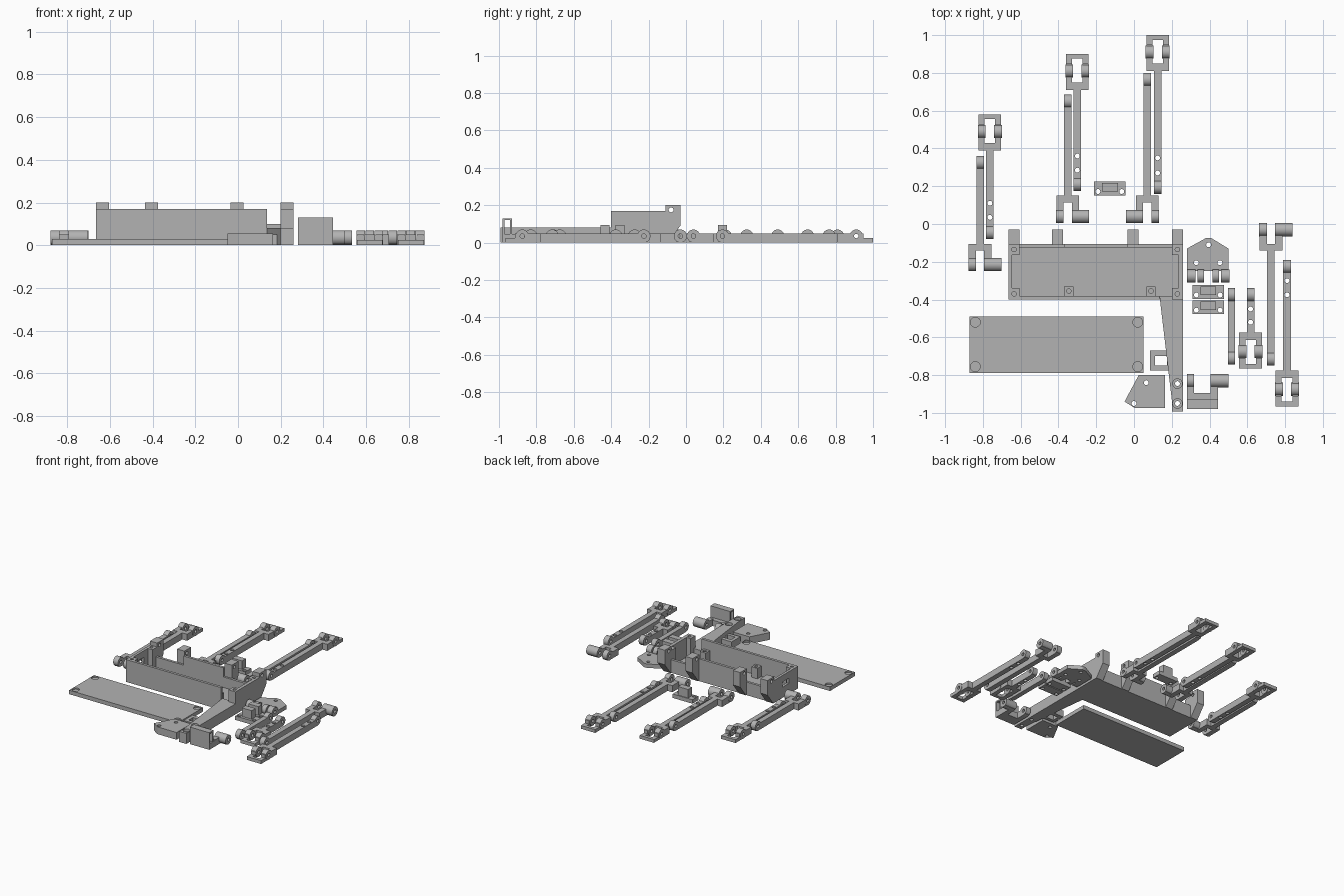
import bpy, bmesh, math
from mathutils import Vector

if "Cube" in bpy.data.objects:
    bpy.data.objects.remove(bpy.data.objects["Cube"])

grey = bpy.data.materials.new("plain_grey")
grey.use_nodes = True
grey.diffuse_color = (0.45, 0.45, 0.45, 1)
grey.node_tree.nodes["Principled BSDF"].inputs["Base Color"].default_value = grey.diffuse_color
RAD = 0.035  # hinge barrel radius


def prism(pts, a, b, axis="z"):
    """Outline extruded from a to b; x axis outlines are (y, z) pairs."""
    def at(p, t):
        return (p[0], p[1], t) if axis == "z" else (t, p[0], p[1])
    return [[at(p, a) for p in pts], [at(p, b) for p in pts]]


def box(x0, x1, y0, y1, z0, z1):
    return prism([(x0, y0), (x1, y0), (x1, y1), (x0, y1)], z0, z1)


def rod(u, v, r, a, b, axis="z", n=24):
    ring = [(u + r * math.cos(i * math.tau / n), v + r * math.sin(i * math.tau / n)) for i in range(n)]
    return prism(ring, a, b, axis)


def hole(x, y, r=0.013):
    return rod(x, y, r, -0.1, 0.4, n=16)


def barrel(x0, x1, y):
    """Hinge barrel lying along x, with a foot down to the ground."""
    return [rod(y, RAD, RAD, x0, x1, "x"), box(x0, x1, y - 0.02, y + 0.02, 0.004, RAD)]


def make_object(name, pieces):
    bm = bmesh.new()
    for low, high in pieces:
        lo = [bm.verts.new(p) for p in low]
        hi = [bm.verts.new(p) for p in high]
        n = len(lo)
        bm.faces.new(lo[::-1])
        bm.faces.new(hi)
        for i in range(n):
            bm.faces.new((lo[i], lo[(i + 1) % n], hi[(i + 1) % n], hi[i]))
    bmesh.ops.recalc_face_normals(bm, faces=bm.faces)
    mesh = bpy.data.meshes.new(name)
    bm.to_mesh(mesh)
    bm.free()
    mesh.materials.append(grey)
    obj = bpy.data.objects.new(name, mesh)
    bpy.context.scene.collection.objects.link(obj)
    return obj


def part(name, pieces, cuts=()):
    obj = make_object(name, pieces)
    if cuts:
        cutter = make_object(name + "_cutter", cuts)
        cutter.hide_render = True
        mod = obj.modifiers.new("cut", "BOOLEAN")
        mod.operation, mod.solver, mod.use_self = "DIFFERENCE", "EXACT", True
        mod.object = cutter
        deps = bpy.context.evaluated_depsgraph_get()
        obj.data = bpy.data.meshes.new_from_object(obj.evaluated_get(deps))
        obj.modifiers.clear()
        bpy.data.objects.remove(cutter)
    bpy.ops.object.select_all(action="DESELECT")
    obj.select_set(True)
    bpy.context.view_layer.objects.active = obj
    bpy.ops.object.shade_smooth_by_angle(angle=math.radians(30))
    return obj


# Tray with open notches in the back wall and a tapering arm
tray = [box(-0.665, 0.26, -0.40, -0.105, 0, 0.02),
        box(-0.665, 0.135, -0.40, -0.38, 0, 0.17),
        box(-0.665, -0.645, -0.40, -0.105, 0, 0.17),
        box(0.235, 0.26, -0.40, -0.105, 0, 0.17),
        box(-0.665, 0.26, -0.125, -0.105, 0, 0.10),
        box(-0.37, -0.035, -0.125, -0.105, 0, 0.17),
        prism([(0.135, -0.38), (0.26, -0.38), (0.26, -0.993), (0.2, -0.993), (0.2, -0.93)], 0, 0.08)]
cuts = [box(-0.7, -0.62, -0.29, -0.21, 0.08, 0.12)]
for x in (-0.635, 0.23):
    for y in (-0.37, -0.135):
        tray.append(box(x - 0.03, x + 0.03, y - 0.03, y + 0.03, 0, 0.17))
        cuts.append(rod(x, y, 0.012, 0.06, 0.3))
for x in (-0.345, 0.09):
    tray.append(box(x - 0.025, x + 0.025, -0.38, -0.33, 0, 0.1))
    cuts.append(rod(x, -0.355, 0.012, 0.05, 0.3))
for x in (-0.635, -0.405, -0.005, 0.23):
    lug = [(-0.11, 0), (-0.11, 0.2), (-0.03, 0.2), (-0.03, 0.09), (-0.10, 0)]
    tray.append(prism(lug, x - 0.03, x + 0.03, "x"))
cuts.append(rod(-0.08, 0.175, 0.013, -0.8, 0.4, "x", 16))
for y in (-0.845, -0.95):
    cuts += [hole(0.23, y), rod(0.23, y, 0.025, 0.06, 0.2)]
part("tray_with_arm", tray, cuts)

# Lid with four screw recesses
part("lid", [box(-0.87, 0.05, -0.79, -0.49, 0, 0.03)],
     [rod(x, y, 0.026, 0.02, 0.1) for x in (-0.84, 0.02) for y in (-0.755, -0.52)])

# Square loop beside the arm
part("square_loop", [box(0.085, 0.20, -0.775, -0.67, 0, 0.05)],
     [box(0.11, 0.175, -0.75, -0.70, -0.1, 0.2)])

# Angled side plate
part("angled_plate", [prism([(0.025, -0.8), (-0.05, -0.94), (0.005, -0.975), (0.165, -0.975), (0.165, -0.8)], 0, 0.055)],
     [hole(0.065, -0.84), hole(0.0, -0.95)])

# Six-sided hinge plate
hinge = [prism([(0.28, -0.25), (0.28, -0.13), (0.38, -0.075), (0.41, -0.075), (0.5, -0.13), (0.5, -0.25)], 0, 0.03)]
for x0, x1 in ((0.28, 0.325), (0.335, 0.37), (0.415, 0.45), (0.46, 0.505)):
    hinge += barrel(x0, x1, -0.275)
    hinge.append(box(x0, x1, -0.275, -0.24, 0, 0.03))
part("hinge_plate", hinge, [hole(0.395, -0.11), hole(0.33, -0.205), hole(0.455, -0.205),
                            rod(-0.275, RAD, 0.012, 0.2, 0.6, "x", 16)])


# Small two-screw brackets
def bracket(name, x, y, z):
    part(name, [box(x - 0.083, x + 0.083, y - 0.036, y + 0.036, 0, 0.03),
                box(x - 0.042, x + 0.042, y - 0.016, y + 0.03, 0, z)],
         [hole(x - 0.063, y - 0.016), hole(x + 0.063, y - 0.016)])


bracket("front_bracket", 0.393, -0.44, 0.095)
bracket("middle_bracket", 0.393, -0.36, 0.095)
bracket("back_bracket", -0.128, 0.188, 0.095)

# Hollow end fork
fork = [box(0.28, 0.445, -0.98, -0.97, 0, 0.13), box(0.28, 0.445, -0.94, -0.93, 0, 0.13),
        box(0.28, 0.445, -0.98, -0.93, 0.12, 0.13), box(0.28, 0.445, -0.98, -0.895, 0, 0.045)]
for x0, x1, x2 in ((0.28, 0.318, 0.318), (0.405, 0.445, 0.5)):
    fork.append(box(x0, x1, -0.91, -0.83, 0, 0.05))
    fork += barrel(x0, x2, -0.83)
part("end_fork", fork, [rod(-0.83, RAD, 0.012, 0.2, 0.6, "x", 16)])


# Lower leg: slotted frame with ears at one end, barrel at the other
def lower_leg(name, cx, y_frame, y_tip, holes):
    s = 1 if y_frame > y_tip else -1
    back, ear, tip = y_frame - s * 0.19, y_frame - s * 0.09, y_tip + s * RAD

    def span(x0, x1, ya, yb, z):
        return box(cx + x0, cx + x1, min(ya, yb), max(ya, yb), 0, z)
    pieces = [span(-0.06, 0.06, y_frame, y_frame - s * 0.05, 0.025),
              span(-0.06, 0.06, y_frame - s * 0.05, back, 0.05),
              span(-0.02, 0.02, back, tip, 0.05)]
    cuts = [span(-0.028, 0.028, y_frame - s * 0.025, y_frame - s * 0.15, 0.2)]
    cuts = [[[(x, y, -0.1) for x, y, z in lo], hi] for lo, hi in cuts]
    cuts += [hole(cx, y) for y in holes]
    for ya in (ear, tip):
        cuts.append(rod(ya, RAD, 0.012, cx - 0.1, cx + 0.1, "x", 16))
    pieces += barrel(cx - 0.02, cx + 0.02, tip)
    leg = part(name, pieces, cuts)
    ears = []
    for x0, x1 in ((-0.063, -0.022), (0.022, 0.063)):
        ears += barrel(cx + x0, cx + x1, ear)
    part(name + "_ears", ears, [rod(ear, RAD, 0.012, cx - 0.1, cx + 0.1, "x", 16)])


lower_leg("back_right_lower_leg", -0.763, 0.58, -0.08, (0.11, 0.035))
lower_leg("back_middle_lower_leg", -0.30, 0.90, 0.175, (0.36, 0.285))
lower_leg("back_left_lower_leg", 0.125, 1.0, 0.16, (0.35, 0.27))
lower_leg("long_front_lower_leg", 0.81, -0.965, -0.19, (-0.30, -0.375))
lower_leg("short_front_lower_leg", 0.617, -0.765, -0.34, (-0.45, -0.52))


# Upper leg: bar with a barrel tip and a two-pronged fork, one prong wide
def upper_leg(name, cx, y_fork, y_tip, wide):
    s = 1 if y_tip > y_fork else -1
    pin, tip = y_fork + s * RAD, y_tip - s * RAD
    stem, top = y_fork + s * 0.11, y_fork + s * 0.145
    pieces = [box(cx - 0.02, cx + 0.02, min(stem, tip), max(stem, tip), 0, 0.05),
              box(cx - 0.06, cx + 0.06, min(stem, top), max(stem, top), 0, 0.05)]
    pieces += barrel(cx - 0.02, cx + 0.02, tip)
    for side in (-1, 1):
        ends = sorted((cx + side * 0.022, cx + side * 0.06))
        pieces.append(box(*ends, min(pin, top), max(pin, top), 0, 0.05))
        reach = 0.113 if side == wide else 0.062
        pieces += barrel(*sorted((cx + side * 0.022, cx + side * reach)), pin)
    part(name, pieces, [rod(y, RAD, 0.012, cx - 0.2, cx + 0.2, "x", 16) for y in (pin, tip)])


upper_leg("back_right_upper_leg", -0.815, -0.25, 0.36, 1)
upper_leg("back_middle_upper_leg", -0.35, 0.005, 0.685, 1)
upper_leg("back_left_upper_leg", 0.07, 0.005, 0.80, -1)
upper_leg("front_upper_leg", 0.725, 0.005, -0.75, 1)

# Plain link with a barrel at each end
part("short_link", [box(0.498, 0.535, -0.71, -0.375, 0, 0.05)] + barrel(0.498, 0.535, -0.71) + barrel(0.498, 0.535, -0.375),
     [rod(y, RAD, 0.012, 0.4, 0.6, "x", 16) for y in (-0.71, -0.375)])
